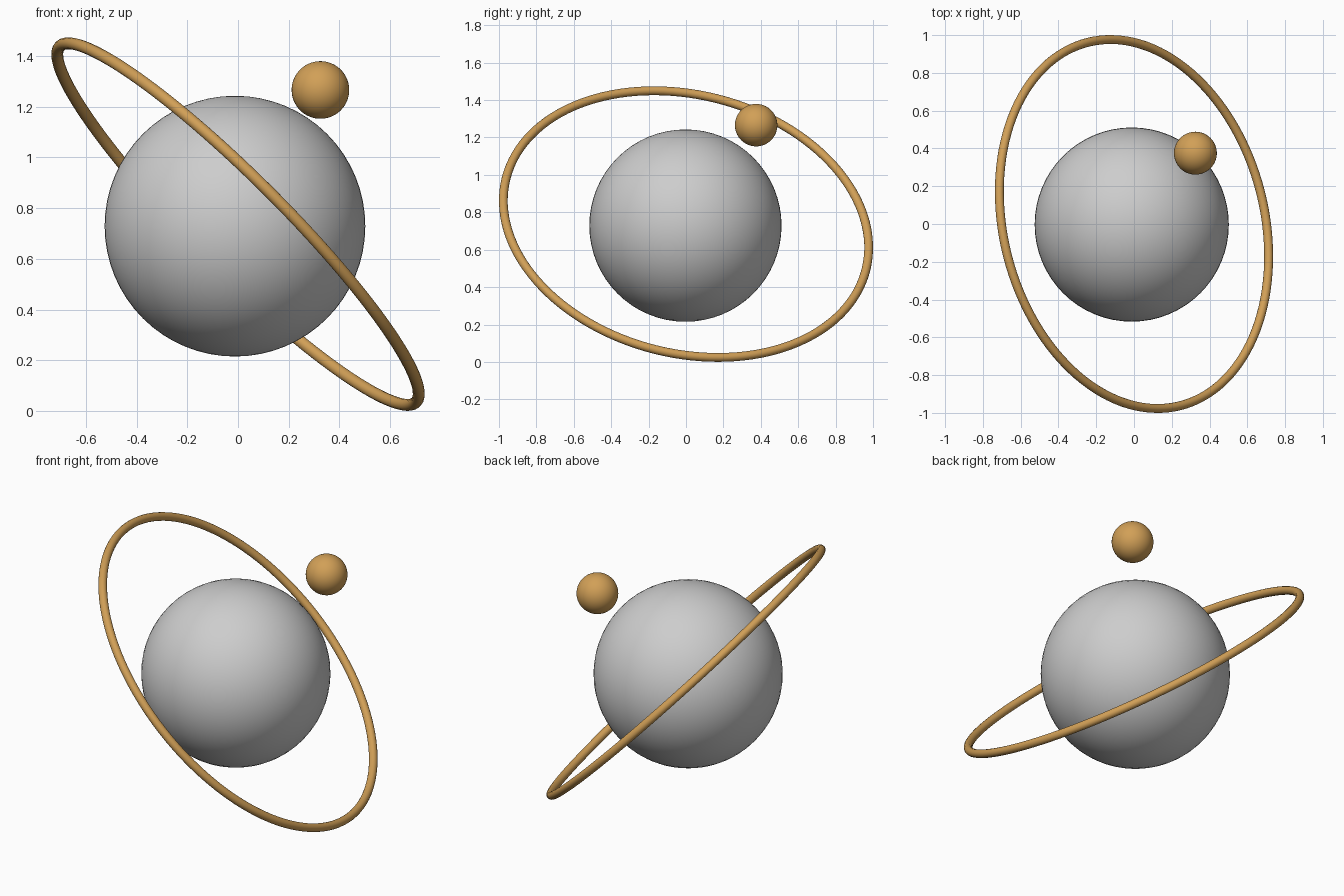
import bpy
from mathutils import Vector

if "Cube" in bpy.data.objects:
    bpy.data.objects.remove(bpy.data.objects["Cube"])


def material(name, color):
    m = bpy.data.materials.new(name)
    m.diffuse_color = (*color, 1.0)
    m.use_nodes = True
    m.node_tree.nodes["Principled BSDF"].inputs["Base Color"].default_value = m.diffuse_color
    return m


grey = material("light grey", (0.61, 0.61, 0.61))
gold = material("golden tan", (0.64, 0.35, 0.095))


def finish(name, mat):
    ob = bpy.context.object
    ob.name = name
    ob.data.name = name
    ob.data.materials.append(mat)
    bpy.ops.object.shade_smooth()
    return ob


def ball(name, center, radius, mat):
    bpy.ops.mesh.primitive_uv_sphere_add(
        segments=64, ring_count=32, radius=radius, location=center)
    return finish(name, mat)


# Large central globe and the small moon beside it
ball("globe", (-0.012, -0.003, 0.729), 0.514, grey)
ball("moon", (0.325, 0.375, 1.266), 0.1135, gold)

# Thin round ring, tilted so its axis leans to the right and slightly back
axis = Vector((0.6955, 0.178, 0.6955)).normalized()
bpy.ops.mesh.primitive_torus_add(
    major_segments=128, minor_segments=16,
    major_radius=0.9925, minor_radius=0.0235,
    location=(0, 0, 0.737),
    rotation=axis.to_track_quat('Z', 'Y').to_euler())
finish("orbit_ring", gold)
